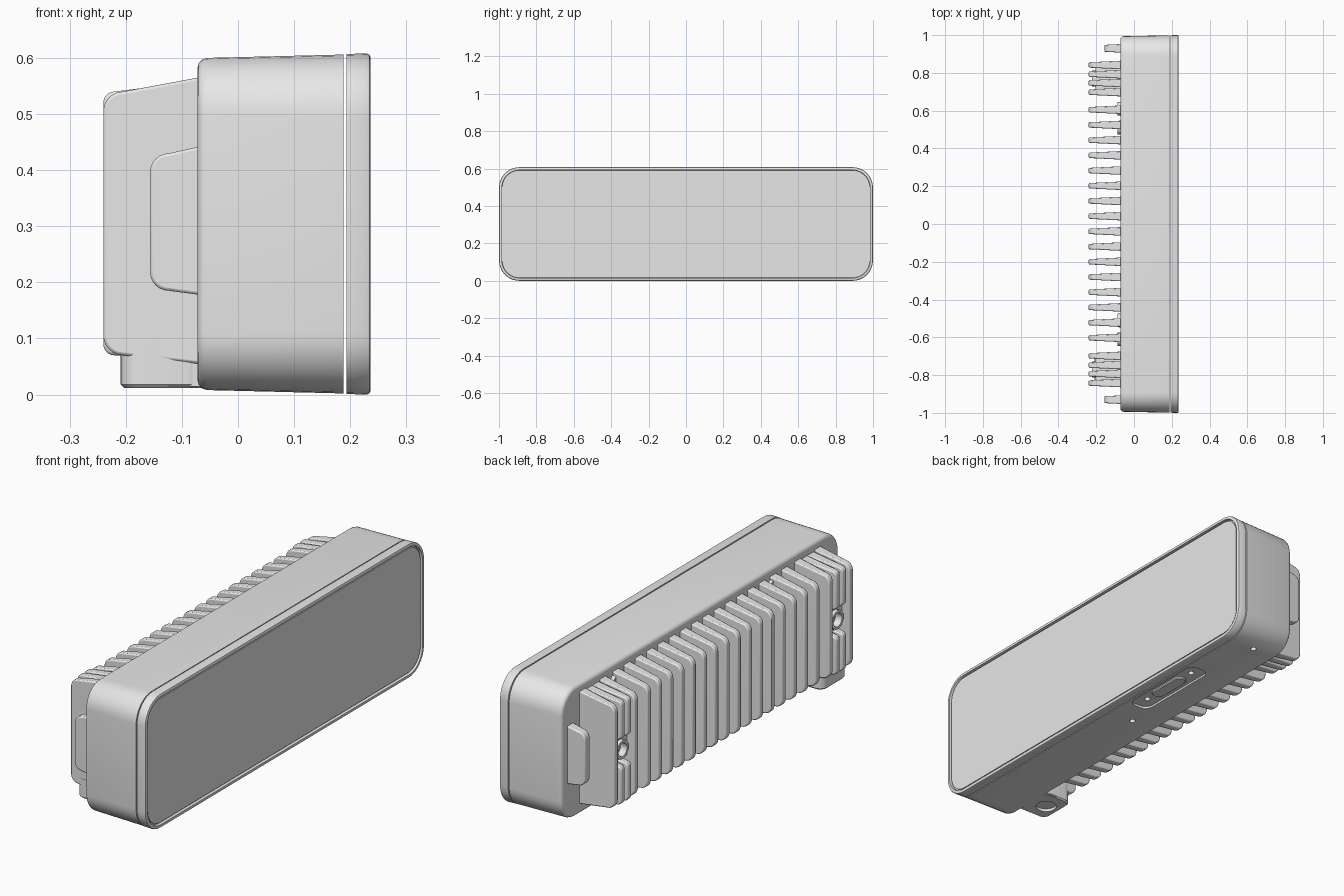
import bpy, bmesh, math
from mathutils import Vector

cube = bpy.data.objects.get("Cube")
if cube:
    bpy.data.objects.remove(cube, do_unlink=True)

grey = bpy.data.materials.new("plain_grey")
grey.use_nodes = True
grey.diffuse_color = (0.8, 0.8, 0.8, 1)
grey.node_tree.nodes["Principled BSDF"].inputs["Base Color"].default_value = (0.8, 0.8, 0.8, 1)


def finish(name, bm, bevel=0):
    bmesh.ops.recalc_face_normals(bm, faces=bm.faces)
    mesh = bpy.data.meshes.new(name)
    bm.to_mesh(mesh)
    bm.free()
    mesh.materials.append(grey)
    ob = bpy.data.objects.new(name, mesh)
    bpy.context.collection.objects.link(ob)
    if bevel:
        mod = ob.modifiers.new("soft_edges", "BEVEL")
        mod.width, mod.segments, mod.limit_method = bevel, 2, "ANGLE"
        mod.angle_limit = math.radians(40)
    return ob


def rounded(hw, hh, r, seg=8):
    """Rounded rectangle outline as 2D points."""
    pts = []
    for k, (sx, sy) in enumerate([(1, 1), (-1, 1), (-1, -1), (1, -1)]):
        for i in range(seg + 1):
            a = math.pi / 2 * (k + i / seg)
            pts.append((sx * (hw - r) + r * math.cos(a), sy * (hh - r) + r * math.sin(a)))
    return pts


def loft(name, rings, center, axis="X", bevel=0):
    """Skin rounded rectangles (position, half width, half height, radius) along an axis."""
    bm = bmesh.new()
    loops = []
    for p, hw, hh, r in rings:
        offs = [(p, u, v) if axis == "X" else (u, v, p) for u, v in rounded(hw, hh, r)]
        loops.append([bm.verts.new(Vector(center) + Vector(o)) for o in offs])
    n = len(loops[0])
    for a, b in zip(loops, loops[1:]):
        for i in range(n):
            bm.faces.new((a[i], a[(i + 1) % n], b[(i + 1) % n], b[i]))
    bm.faces.new(loops[0])
    bm.faces.new(loops[-1])
    bmesh.ops.remove_doubles(bm, verts=bm.verts, dist=1e-5)
    return finish(name, bm, bevel)


def cut(ob, cutter):
    """Subtract a cutter, then discard it."""
    mod = ob.modifiers.new("cut", "BOOLEAN")
    mod.operation, mod.solver, mod.object = "DIFFERENCE", "EXACT", cutter
    bpy.context.view_layer.objects.active = ob
    bpy.ops.object.modifier_apply(modifier=mod.name)
    bpy.data.objects.remove(cutter, do_unlink=True)


def fin(name, y, tip=-0.24, z0=0.07, z1=0.54, slope=0.027, r=0.035):
    """Cooling fin: side outline with rounded tip, thinner toward the tip."""
    root = -0.06
    corners = [(tip + r, z1 - r, 90), (tip + r, z0 + r, 180)]
    pts = [(root, z1 + slope)]
    for cx, cz, start in corners:
        for i in range(7):
            a = math.radians(start + 15 * i)
            pts.append((cx + r * math.cos(a), cz + r * math.sin(a)))
    pts.append((root, z0 - slope * 0.6))
    bm = bmesh.new()
    sides = []
    for s in (-1, 1):
        sides.append([bm.verts.new((x, y + s * (0.023 + (x - root) * 0.05), z)) for x, z in pts])
        bm.faces.new(sides[-1])
    n = len(pts)
    for i in range(n):
        j = (i + 1) % n
        bm.faces.new((sides[0][i], sides[0][j], sides[1][j], sides[1][i]))
    return finish(name, bm, 0.005)


MID = (0, 0, 0.304)

# Housing with a slight taper and a rounded rear edge
body = loft("housing", [
    (-0.072, 0.978, 0.279, 0.085), (-0.070, 0.986, 0.287, 0.093), (-0.064, 0.992, 0.293, 0.099),
    (-0.055, 0.994, 0.296, 0.10), (0.188, 0.999, 0.302, 0.11)], MID)

# Connector recess and small screw holes on the underside
cut(body, loft("recess_cutter", [(-0.02, 0.052, 0.215, 0.04), (0.014, 0.052, 0.215, 0.04)],
               (0.125, 0.39, 0), "Z"))
for x, y in [(0.06, 0.06), (0.06, 0.89), (0.125, 0.24), (0.125, 0.54)]:
    cut(body, loft("hole_cutter", [(-0.02, 0.013, 0.013, 0.013), (0.035, 0.013, 0.013, 0.013)],
                   (x, y, 0), "Z"))
loft("connector_plug", [(0.02, 0.03, 0.10, 0.03), (0.008, 0.03, 0.10, 0.03), (0.004, 0.026, 0.096, 0.026)],
     (0.125, 0.39, 0), "Z")

# Front bezel ring and the flat window set into it
loft("bezel", [
    (0.193, 0.999, 0.303, 0.11), (0.230, 1.0, 0.304, 0.11), (0.234, 0.998, 0.302, 0.108),
    (0.236, 0.994, 0.298, 0.104), (0.236, 0.985, 0.289, 0.095), (0.224, 0.983, 0.287, 0.093)], MID)
loft("window", [(0.222, 0.977, 0.281, 0.087), (0.231, 0.977, 0.281, 0.087)], MID)

# Main row of cooling fins
for k in range(16):
    fin(f"cooling_fin_{k + 1}", 0.605 - 0.0805 * k)

for s, side in ((1, "back"), (-1, "front")):
    # Short end fin
    fin(f"{side}_end_fin", s * 0.93, -0.157, 0.185, 0.43, 0.014, 0.034)
    # Mount group: two full fins, two split around a threaded boss
    for y in (0.842, 0.698):
        fin(f"{side}_mount_fin", s * y)
    for y in (0.793, 0.747):
        fin(f"{side}_mount_fin_upper", s * y, z0=0.365, slope=0.02, r=0.02)
        fin(f"{side}_mount_fin_lower", s * y, z1=0.245, slope=0.02, r=0.02)
    boss = loft(f"{side}_mount_boss", [(-0.06, 0.075, 0.052, 0.01), (-0.205, 0.07, 0.048, 0.01)],
                (0, s * 0.77, 0.305))
    cut(boss, loft("thread_cutter", [(-0.10, 0.03, 0.03, 0.03), (-0.25, 0.03, 0.03, 0.03)],
                   (0, s * 0.77, 0.305)))
    loft(f"{side}_boss_collar", [
        (-0.19, 0.042, 0.042, 0.042), (-0.222, 0.042, 0.042, 0.042),
        (-0.222, 0.03, 0.03, 0.03), (-0.12, 0.03, 0.03, 0.03)], (0, s * 0.77, 0.305))
    # Low screw bosses near the top of the rear wall
    for y in (0.51, 0.61):
        loft(f"{side}_rear_screw", [(-0.06, 0.038, 0.038, 0.038), (-0.088, 0.036, 0.036, 0.036)],
             (0, s * y, 0.515))

# Threaded tripod foot under the front mount group
foot = loft("tripod_foot", [
    (0.012, 0.07, 0.085, 0.03), (0.018, 0.076, 0.091, 0.035), (0.10, 0.076, 0.091, 0.035)],
    (-0.133, -0.77, 0), "Z")
cut(foot, loft("foot_cutter", [(-0.02, 0.045, 0.045, 0.045), (0.085, 0.045, 0.045, 0.045)],
               (-0.14, -0.77, 0), "Z"))
# Thread rings inside the foot
for k in range(3):
    z = 0.025 + 0.018 * k
    loft("foot_thread", [
        (z, 0.046, 0.046, 0.046), (z + 0.004, 0.039, 0.039, 0.039),
        (z + 0.008, 0.046, 0.046, 0.046)], (-0.14, -0.77, 0), "Z")
# Web joining the foot to the housing
loft("foot_web", [(0.014, 0.04, 0.089, 0.01), (0.09, 0.04, 0.089, 0.01)], (-0.09, -0.77, 0), "Z").hide_render = False
cut(bpy.data.objects["foot_web"], loft("web_cutter", [
    (-0.02, 0.045, 0.045, 0.045), (0.085, 0.045, 0.045, 0.045)], (-0.14, -0.77, 0), "Z"))

# Smooth shading with crisp edges
bpy.ops.object.select_all(action="DESELECT")
for ob in bpy.data.objects:
    if ob.type == "MESH" and grey.name in ob.data.materials:
        ob.select_set(True)
        bpy.context.view_layer.objects.active = ob
bpy.ops.object.shade_smooth_by_angle(angle=math.radians(35))
